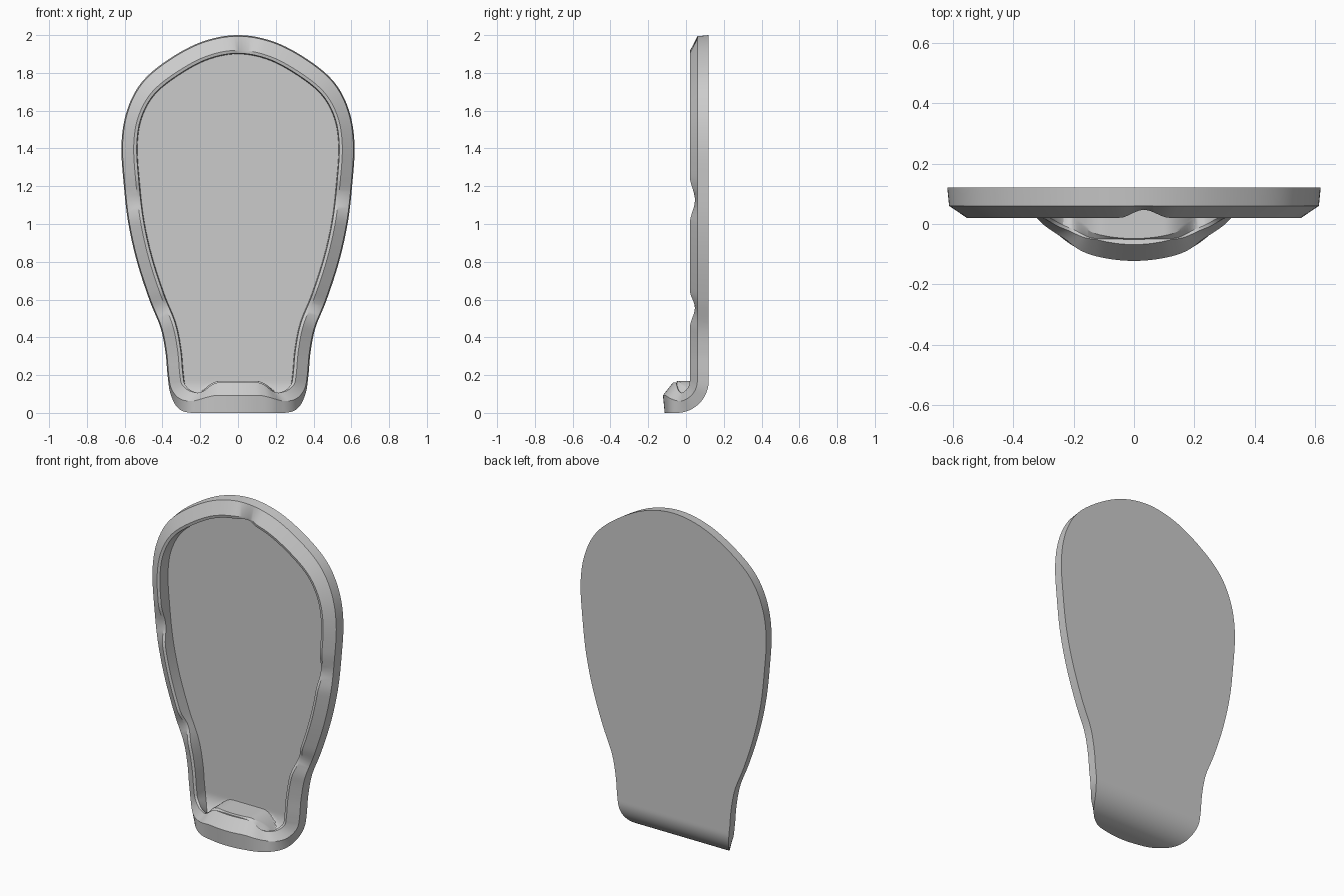
import bpy, bmesh, math
from mathutils import Vector

if "Cube" in bpy.data.objects:
    bpy.data.objects.remove(bpy.data.objects["Cube"])

R, BEND_Z, BEND_Y = 0.17, 0.17, -0.05     # bend radius and centre of the curled foot
FLOOR = 0.025
COLS, STEPS = 28, 9

# Right half of the unrolled outline (x, length along the back), top to bottom
HALF = [(0, 2.0), (0.19, 1.965), (0.37, 1.87), (0.51, 1.75), (0.588, 1.6),
        (0.617, 1.42), (0.604, 1.2), (0.58, 1.0), (0.535, 0.8), (0.47, 0.6),
        (0.41, 0.45), (0.384, 0.32), (0.373, 0.2), (0.355, 0.09), (0.30, -0.03),
        (0.20, -0.12), (0.10, -0.15), (0, -0.16)]


def smooth(t):
    t = max(0.0, min(1.0, t))
    return t * t * (3 - 2 * t)


def bump(x):
    return smooth((0.27 - abs(x)) / 0.17)


def catmull(a, b, c, d, t):
    return 0.5 * (2 * b + (c - a) * t + (2 * a - 5 * b + 4 * c - d) * t * t
                  + (3 * b - a - 3 * c + d) * t ** 3)


def bend(x, s, h):
    """Place a point of the flat sheet, h in front of the back, on the curled form."""
    if s >= BEND_Z:
        return Vector((x, BEND_Y + R - h, s))
    a = min((BEND_Z - s) / R, math.pi / 2)
    rest = max(0.0, BEND_Z - s - R * math.pi / 2)
    return Vector((x, BEND_Y + (R - h) * math.cos(a) - rest,
                   BEND_Z - (R - h) * math.sin(a)))


def notch(x, s):
    """Shallow dips along the rim."""
    def dip(d, w):
        return 0.5 + 0.5 * math.cos(math.pi * d / w) if abs(d) < w else 0.0
    if s > 1.8:
        return 0.027 * dip(x - 0.04, 0.1)
    return 0.027 * max(dip(s - 1.12, 0.13), dip(s - 0.53, 0.1))


# Sample the closed, symmetric outline
pts = [Vector(p) for p in HALF]
ext = [Vector((-pts[1].x, pts[1].y))] + pts + [Vector((-pts[-2].x, pts[-2].y))]
right = [catmull(*ext[i:i + 4], k / STEPS) for i in range(len(pts) - 1) for k in range(STEPS)]
right.append(pts[-1])
loop = right + [Vector((-p.x, p.y)) for p in right[-2:0:-1]]
N, H = len(loop), len(right) - 1


def inset(i, d):
    t = (loop[(i + 1) % N] - loop[i - 1]).normalized()
    return loop[i] + Vector((t.y, -t.x)) * d


# Rim section at each outline point: back edge, wall top, crest, inner edge, floor
sections = []
for i in range(N):
    x, s = loop[i]
    lip = bump(x) if s < 0.1 else 0.0
    k = 1 + 0.62 * lip
    w = 0.065 + 0.015 * smooth((s - 1.5) / 0.4) - 0.02 * lip
    top = 0.1 * k - notch(x, s)
    spec = [(0, 0), (0.006 - 0.015 * lip, 0.06 * k - 0.004 * lip), (w, top),
            (w + 0.016, top - 0.004), (w + 0.02, FLOOR)]
    sections.append([(*inset(i, d), h) for d, h in spec])

bm = bmesh.new()
rings = [[bm.verts.new(bend(*sec[j])) for j in range(4)] for sec in sections]


def sheet(j, filled):
    """Rows across the outline; returns the grid of vertices."""
    grid = []
    for i in range(H + 1):
        xr, s, h = sections[i][j]
        row = []
        for c in range(COLS + 1):
            x = xr * (1 - 2 * c / COLS)
            p = bend(x, s, h)
            if filled and s < 0.25 and bump(x) > 0:      # raised filler behind the lip
                p.z = max(p.z, 0.168 * math.sqrt(bump(x)))
            row.append(bm.verts.new(p))
        grid.append(row)
    for i in range(H):
        for c in range(COLS):
            bm.faces.new((grid[i][c], grid[i][c + 1], grid[i + 1][c + 1], grid[i + 1][c]))
    return grid


# Back surface and tray floor
back = sheet(0, False)
floor = sheet(4, True)


def border(grid, i):
    return grid[i][0] if i <= H else grid[N - i][COLS]


# Rim faces joining back, wall, crest and floor
for i in range(N):
    n = (i + 1) % N
    a = [border(back, i)] + rings[i][1:] + [border(floor, i)]
    b = [border(back, n)] + rings[n][1:] + [border(floor, n)]
    for j in range(4):
        bm.faces.new((a[j], b[j], b[j + 1], a[j + 1]))

bmesh.ops.delete(bm, geom=[v for v in bm.verts if not v.link_faces], context='VERTS')
bmesh.ops.remove_doubles(bm, verts=bm.verts[:], dist=0.0001)
bmesh.ops.recalc_face_normals(bm, faces=bm.faces[:])

mesh = bpy.data.meshes.new("curled_tray")
bm.to_mesh(mesh)
bm.free()
tray = bpy.data.objects.new("curled_tray", mesh)
bpy.context.collection.objects.link(tray)
bpy.context.view_layer.objects.active = tray
tray.select_set(True)
bpy.ops.object.shade_smooth_by_angle(angle=math.radians(30))
